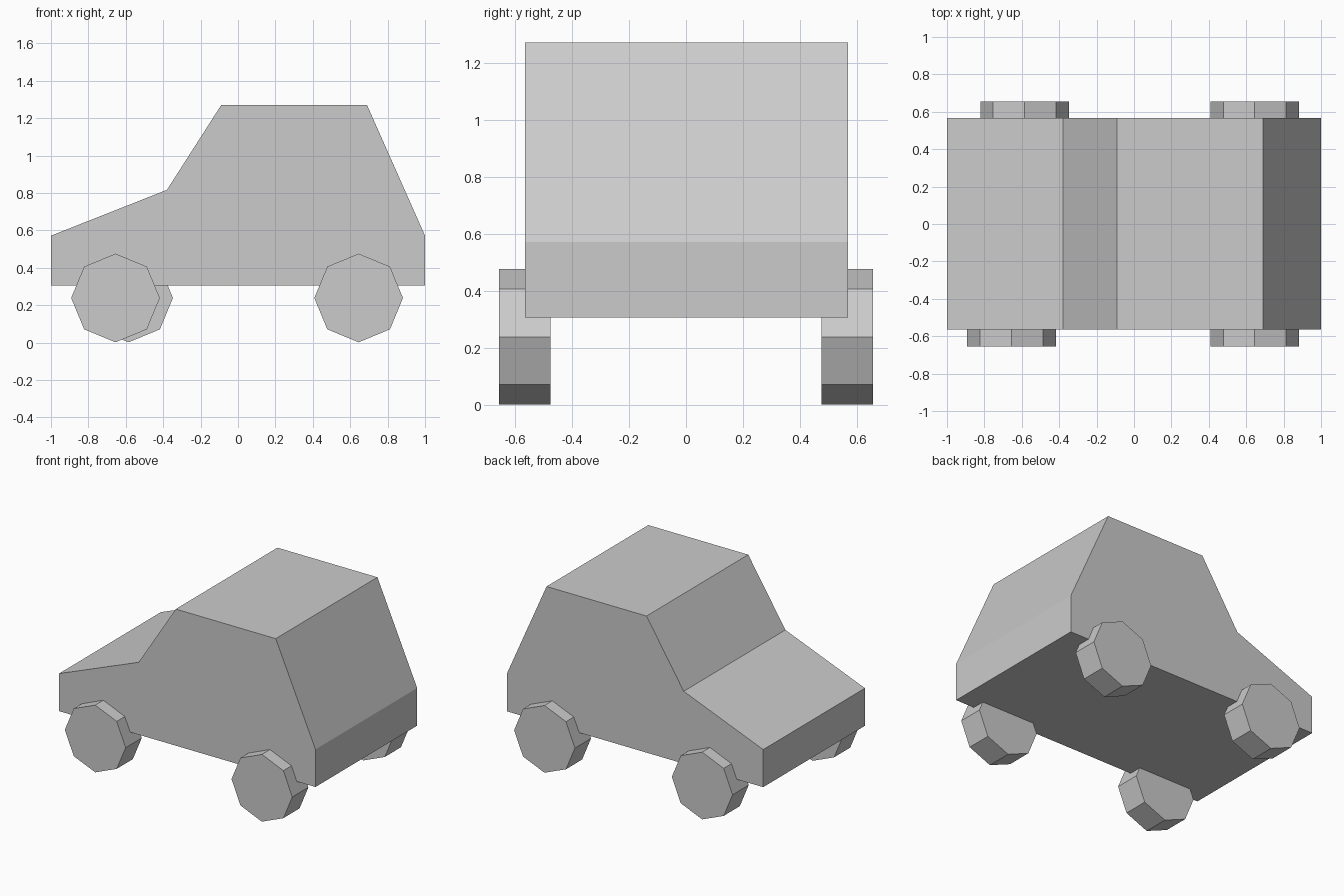
import bpy
import bmesh
import math
from mathutils import Vector

cube = bpy.data.objects.get("Cube")
if cube:
    bpy.data.objects.remove(cube, do_unlink=True)

# Single flat colour
grey = bpy.data.materials.new("light_grey")
grey.use_nodes = True
colour = (0.6, 0.6, 0.6, 1)
grey.diffuse_color = colour
grey.node_tree.nodes["Principled BSDF"].inputs["Base Color"].default_value = colour


def extrude_profile(name, profile, y_start, y_end):
    """Make a closed solid by extruding an (x, z) outline along y."""
    bm = bmesh.new()
    face = bm.faces.new([bm.verts.new((x, y_start, z)) for x, z in profile])
    result = bmesh.ops.extrude_face_region(bm, geom=[face], use_keep_orig=True)
    moved = [v for v in result["geom"] if isinstance(v, bmesh.types.BMVert)]
    bmesh.ops.translate(bm, verts=moved, vec=Vector((0, y_end - y_start, 0)))
    bmesh.ops.recalc_face_normals(bm, faces=bm.faces)
    mesh = bpy.data.meshes.new(name)
    bm.to_mesh(mesh)
    bm.free()
    mesh.materials.append(grey)
    obj = bpy.data.objects.new(name, mesh)
    bpy.context.collection.objects.link(obj)
    return obj


# Car body: bonnet towards -x, sloping tailgate towards +x
body_profile = [(-1, 0.307), (1, 0.307), (1, 0.572), (0.69, 1.27),
                (-0.09, 1.27), (-0.38, 0.817), (-1, 0.572)]
extrude_profile("car_body", body_profile, -0.565, 0.568)

# Eight-sided wheels, each standing on a corner
RADIUS = 0.237
OUTER, INNER = 0.655, 0.475
octagon = [(RADIUS * math.sin(i * math.pi / 4), RADIUS * math.cos(i * math.pi / 4))
           for i in range(8)]
wheels = {
    "bonnet_wheel_front": (-0.655, -1),
    "bonnet_wheel_back": (-0.585, 1),
    "tailgate_wheel_front": (0.645, -1),
    "tailgate_wheel_back": (0.645, 1),
}
for name, (x, side) in wheels.items():
    outline = [(x + dx, RADIUS + 0.002 + dz) for dx, dz in octagon]
    extrude_profile(name, outline, side * INNER, side * OUTER)
